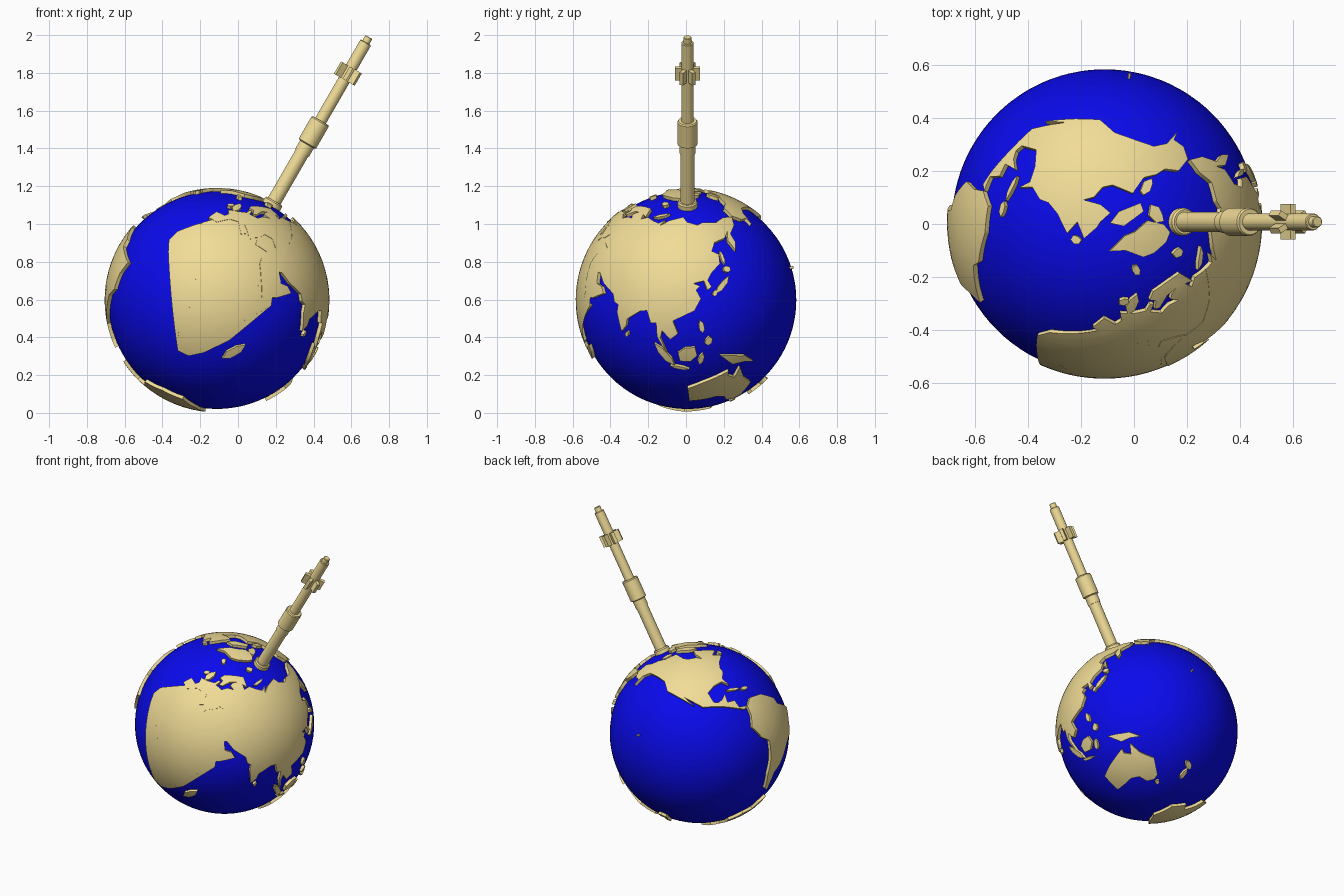
import bpy, bmesh, math
from mathutils import Vector, Matrix

if "Cube" in bpy.data.objects:
    bpy.data.objects.remove(bpy.data.objects["Cube"])

CENTRE = Vector((-0.111, 0.008, 0.597))
TILT = math.radians(30)          # polar axis leans towards +x
FRONT_LON = 24                   # longitude facing -y
R_SEA, R_LAND = 0.576, 0.594


def material(name, rgb):
    m = bpy.data.materials.new(name)
    m.diffuse_color = (*rgb, 1)
    m.use_nodes = True
    m.node_tree.nodes["Principled BSDF"].inputs["Base Color"].default_value = m.diffuse_color
    return m


TAN = material("sand", (0.88, 0.72, 0.31))
BLUE = material("ocean_blue", (0.003, 0.003, 0.85))


def finish(bm, name, mat):
    """Turn a bmesh in polar coordinates into a tilted, smooth object."""
    me = bpy.data.meshes.new(name)
    bm.to_mesh(me)
    bm.free()
    ob = bpy.data.objects.new(name, me)
    bpy.context.collection.objects.link(ob)
    me.materials.append(mat)
    ob.location = CENTRE
    ob.rotation_euler = (0, TILT, 0)
    bpy.ops.object.select_all(action='DESELECT')
    ob.select_set(True)
    bpy.context.view_layer.objects.active = ob
    bpy.ops.object.shade_smooth_by_angle(angle=math.radians(30))
    return ob


def direction(lon, lat):
    a, b = math.radians(lon - FRONT_LON), math.radians(lat)
    return Vector((math.cos(b) * math.sin(a), -math.cos(b) * math.cos(a), math.sin(b)))


def land(name, outline, radius=R_LAND):
    """Flatten the outline, fill it, cut it into a grid, wrap it on the globe and thicken it."""
    dirs = [direction(*p) for p in outline]
    c = sum(dirs, Vector()).normalized()
    e = c.orthogonal().normalized()
    n = c.cross(e)
    bm = bmesh.new()
    verts = []
    for d in dirs:
        flat = (d - c * d.dot(c)).normalized() * d.angle(c)
        verts.append(bm.verts.new((flat.dot(e), flat.dot(n), 0)))
    face = bm.faces.new(verts)
    bmesh.ops.triangulate(bm, faces=[face], ngon_method='EAR_CLIP')
    step = 0.06
    for axis in (0, 1):
        lo = min(v.co[axis] for v in bm.verts)
        hi = max(v.co[axis] for v in bm.verts)
        normal = Vector((1 - axis, axis, 0))
        for k in range(math.ceil(lo / step), math.floor(hi / step) + 1):
            bmesh.ops.bisect_plane(bm, geom=bm.verts[:] + bm.edges[:] + bm.faces[:],
                                   plane_co=normal * (k * step + 0.0003), plane_no=normal)
    for v in bm.verts:
        u, w = v.co.x, v.co.y
        r = math.hypot(u, w)
        side = (e * u + n * w) / r if r > 1e-9 else e
        v.co = (c * math.cos(r) + side * math.sin(r)) * (R_SEA - 0.008)
    new = bmesh.ops.extrude_face_region(bm, geom=bm.faces[:])["geom"]
    for g in new:
        if isinstance(g, bmesh.types.BMVert):
            g.co = g.co.normalized() * radius
    bmesh.ops.recalc_face_normals(bm, faces=bm.faces[:])
    top = [g for g in new if isinstance(g, bmesh.types.BMFace)]
    if sum(f.normal.dot(f.calc_center_median()) for f in top) < 0:
        bmesh.ops.reverse_faces(bm, faces=bm.faces[:])
    finish(bm, name, TAN)


def island(name, lon, lat, length, width, heading):
    """Small pointed island; sizes in degrees, heading clockwise from north."""
    h = math.radians(heading)
    pts = []
    for a, b in ((.5, .1), (.2, .5), (-.25, .4), (-.5, -.1), (-.2, -.5), (.2, -.35)):
        y = a * length * math.cos(h) - b * width * math.sin(h)
        x = a * length * math.sin(h) + b * width * math.cos(h)
        pts.append((lon + x / math.cos(math.radians(lat)), lat + y))
    land(name, pts)


# ocean ball
bm = bmesh.new()
bmesh.ops.create_uvsphere(bm, u_segments=96, v_segments=48, radius=R_SEA)
finish(bm, "ocean_ball", BLUE)

# continents as (longitude, latitude) outlines; africa also fills the inland sea
land("africa", [(-6, 36), (-9.5, 31), (-17, 21), (-17.5, 14.5), (-13, 9), (-8, 4.5), (3, 6),
    (9, 4), (9, -1), (13.5, -9), (12, -17), (15, -27), (18.5, -34.5), (26, -34), (32.5, -28),
    (35.5, -23), (35, -19.5), (40.5, -15), (39, -6), (43, 0), (51, 11.5), (43.5, 11.5),
    (37.5, 20), (33, 29), (36, 32), (38, 39), (42, 42), (39, 46), (30, 47), (20, 46),
    (5, 45), (-2, 42)], 0.592)
land("europe", [(-9, 43), (-2, 43.5), (-1, 46), (-4.5, 48.5), (2, 51), (8, 54), (8, 57),
    (10.5, 57.5), (11, 54), (19, 54.5), (22, 58), (29, 60), (22, 60.5), (21.5, 63), (25, 65.5),
    (18, 62), (16, 56.5), (13, 55.5), (11, 59), (6, 58.5), (5, 62), (14, 67.5), (25, 71),
    (41, 67), (33, 66.5), (40, 64.5), (44, 68), (54, 68.5), (60, 68.7), (60, 50), (48, 40),
    (42, 38), (36, 36.5), (27.5, 37), (27, 40.5), (34, 42), (41, 41.5), (37, 46), (30, 46),
    (28, 42), (23.5, 40), (22.5, 37), (19.5, 41), (13, 45.5), (18.5, 40), (16, 38), (9, 44.5),
    (3, 43), (-2, 37), (-9, 37)])
land("asia", [(58, 68.6), (68, 69), (72, 72.5), (73, 68), (80, 73), (104, 77.5), (113, 74),
    (130, 71.5), (140, 72.5), (160, 69.5), (178, 69.5), (190, 66), (178, 62.5), (164, 60),
    (162, 55), (157, 51), (156, 57.5), (163, 62), (155, 59.5), (142, 59), (136, 54.5),
    (141, 52), (139, 47), (131, 43), (127.5, 39.5), (129.5, 36), (126.5, 34.5), (125, 39.5),
    (118, 38.5), (122, 37), (119.5, 35), (122, 30.5), (118, 24.5), (110, 21), (106, 19),
    (109, 12.5), (105, 9), (100.5, 13.5), (99.8, 9.5), (103.5, 1.5), (100.3, 6), (98, 10),
    (97, 17), (94, 16.5), (91, 22.5), (87, 21.5), (80, 15.5), (80, 12), (77.5, 8), (73, 17),
    (72.5, 21), (69.5, 21.5), (67, 25), (57, 27), (50, 30), (48, 29.5), (51.5, 24.5),
    (56.3, 25), (60, 22.5), (52, 16.5), (44, 12.8), (39, 21.5), (35, 28), (34.5, 31.5),
    (36, 36.5), (40, 41), (50, 45), (55, 55)], 0.595)
land("north_america", [(-168, 66), (-156, 71), (-140, 69.5), (-128, 70), (-115, 68), (-95, 68),
    (-94, 60), (-90, 57), (-82, 55), (-79, 51.5), (-78, 58), (-73, 62), (-66, 58.5), (-62, 57),
    (-56, 52), (-66, 50), (-60, 46), (-66, 44), (-70, 42.5), (-75, 38.5), (-76, 35), (-81, 31),
    (-80, 25.5), (-83, 29.5), (-90, 29.5), (-97, 27), (-97, 20), (-94.5, 18.5), (-91, 19),
    (-87, 21.5), (-88.5, 16), (-83.5, 15), (-83, 10), (-77.5, 8.5), (-80, 7), (-85, 10),
    (-94, 15.5), (-105, 20), (-109, 25.5), (-113.5, 31), (-110, 23), (-117, 32.5), (-124, 40),
    (-124, 48), (-131, 55), (-140, 60), (-151, 60), (-162, 55), (-158, 58.5), (-165, 61)])
land("south_america", [(-77.5, 8), (-72, 12), (-62, 10.5), (-51, 4), (-50, 0), (-35, -6),
    (-39, -13), (-41, -22), (-48, -26), (-54, -34), (-57.5, -38), (-65, -42), (-68.5, -51),
    (-68, -55), (-74, -52), (-74, -40), (-71, -30), (-70.5, -18), (-76, -14), (-81, -5),
    (-78, 2)], 0.595)
land("australia", [(114, -22), (122, -18), (129, -15), (136, -12), (136, -15), (140, -17.5),
    (142.5, -11), (146, -19), (153, -26), (150, -37), (146, -39), (140, -38), (137, -33),
    (131, -31.5), (124, -33), (115, -34)])
land("antarctica", [(-58, -63), (-60, -75), (-35, -78), (-15, -72), (20, -70), (50, -66.5),
    (80, -68), (110, -66), (145, -67), (170, -72), (165, -78), (-155, -78), (-135, -74),
    (-100, -73), (-75, -73), (-68, -67)])
land("greenland", [(-44, 60), (-53, 67), (-55, 71), (-68, 76), (-60, 82), (-30, 83.5),
    (-18, 80), (-20, 74), (-25, 70), (-40, 65.5)])
land("baffin_island", [(-65, 62), (-62, 67), (-80, 74), (-89, 72), (-75, 65)])
land("new_guinea", [(131, -1), (136, -2), (145, -4.5), (151, -10), (144, -8), (138, -8),
    (134, -4)])

# islands: longitude, latitude, length, width, heading
islands = {
    "madagascar": (46.5, -19, 14, 5, 20), "britain": (-2.5, 54, 9, 4, -20),
    "ireland": (-8, 53, 4, 3, 10), "iceland": (-19, 65, 4.5, 3, 90),
    "honshu": (137, 36, 12, 3, 48), "hokkaido": (143, 43.5, 4, 4, 60),
    "kyushu": (131, 32.5, 3.5, 2.5, 10), "sakhalin": (143, 50, 8, 1.8, 0),
    "sumatra": (102, 0, 16, 4, -45), "java": (110, -7.3, 10, 2, 98),
    "borneo": (114, 1, 11, 9, 35), "sulawesi": (121, -2, 7, 3, 10),
    "luzon": (121.5, 16, 7, 3, -15), "mindanao": (125, 8, 5, 4, 0),
    "north_zealand": (176, -39, 7, 4, -20), "south_zealand": (170.5, -44, 8, 3, 42),
    "cuba": (-79.5, 21.8, 10, 1.8, 105), "hispaniola": (-71, 19, 6, 2.5, 95),
    "ceylon": (80.8, 7.5, 3.5, 2, 0), "tasmania": (146.7, -42, 3, 3, 0),
    "novaya_zemlya": (58, 74, 9, 2, 30), "svalbard": (17, 78.5, 4, 4, 0),
    "victoria_island": (-110, 71, 4, 7, 0), "ellesmere_island": (-80, 79, 8, 5, 30),
    "hawaii": (-155.5, 19.6, 1.5, 1.2, 0), "newfoundland": (-56, 49, 4, 3.5, 0),
}
for name, spec in islands.items():
    island(name, *spec)

# axis rod: turned profile of (radius, distance from globe centre)
profile = [(0, .55), (.052, .55), (.052, .598), (.046, .606), (.038, .606), (.038, .90),
           (.042, .90), (.042, .952), (.053, .958), (.053, 1.09), (.048, 1.097), (.032, 1.097),
           (.032, 1.572), (.029, 1.576), (.021, 1.576), (.021, 1.605), (.018, 1.608), (0, 1.608)]
bm = bmesh.new()
pv = [bm.verts.new((r, 0, z)) for r, z in profile]
pe = [bm.edges.new(p) for p in zip(pv, pv[1:])]
bmesh.ops.spin(bm, geom=pv + pe, cent=(0, 0, 0), axis=(0, 0, 1), angle=math.tau, steps=40,
               use_merge=True)
bmesh.ops.remove_doubles(bm, verts=bm.verts[:], dist=1e-5)
bmesh.ops.recalc_face_normals(bm, faces=bm.faces[:])
finish(bm, "axis_rod", TAN)

# six fins round the rod
bm = bmesh.new()
for k in range(6):
    m = (Matrix.Rotation(k * math.tau / 6, 4, 'Z') @ Matrix.Translation((0, 0.046, 1.385))
         @ Matrix.Diagonal((0.022, 0.042, 0.075, 1)))
    bmesh.ops.create_cube(bm, size=1, matrix=m)
finish(bm, "rod_fins", TAN)
